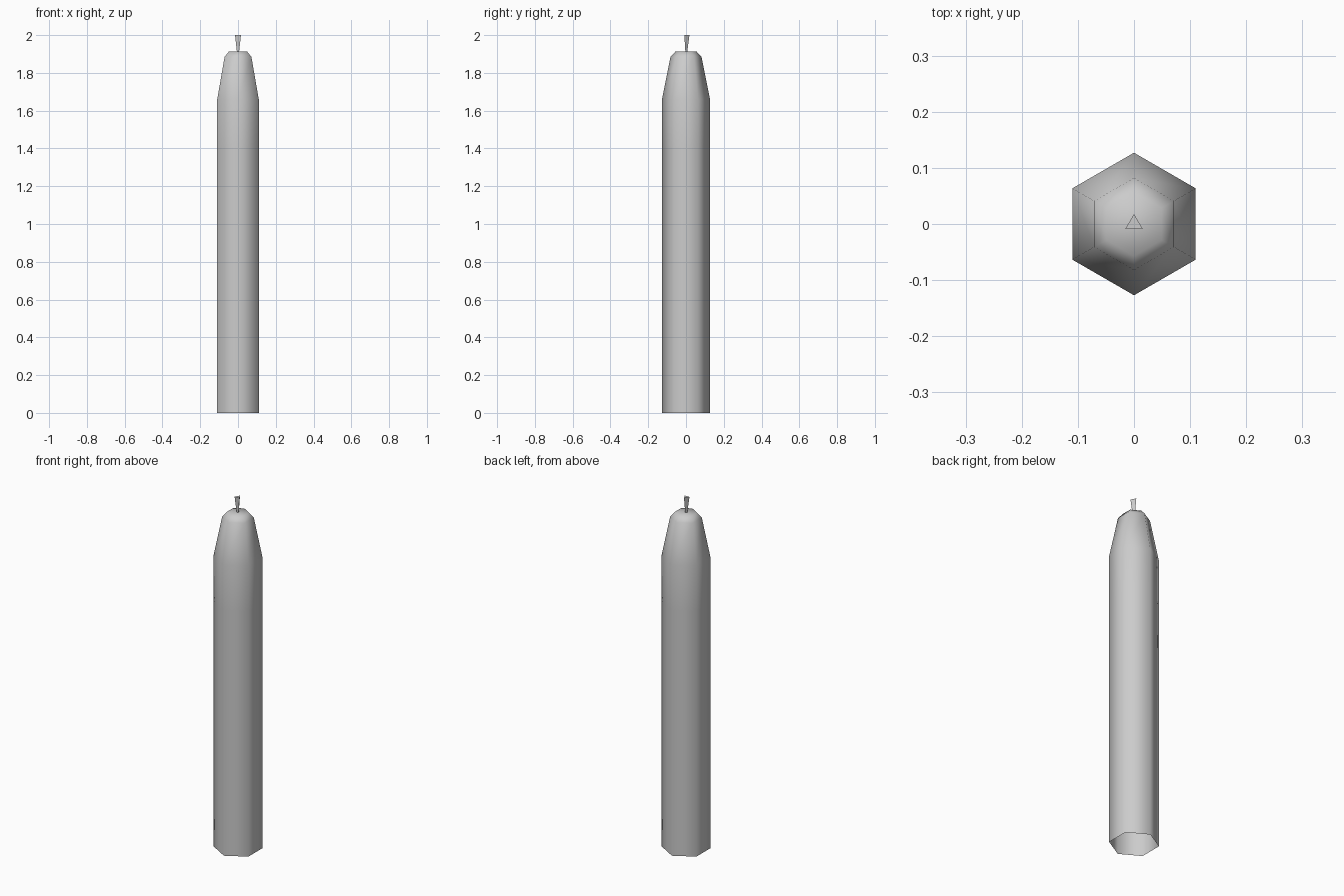
import bpy, bmesh
from math import pi, sin, cos

cube = bpy.data.objects.get("Cube")
if cube:
    bpy.data.objects.remove(cube, do_unlink=True)

grey = bpy.data.materials.new("pale grey")
grey.use_nodes = True
grey.diffuse_color = (0.6, 0.6, 0.6, 1)
grey.node_tree.nodes["Principled BSDF"].inputs["Base Color"].default_value = (0.6, 0.6, 0.6, 1)


def lathe(name, profile, sides, cap_top=True, cap_bottom=False, smooth=True):
    """Stack regular polygons, one corner towards +y, into a faceted solid."""
    bm = bmesh.new()
    rings = []
    for radius, z in profile:
        angles = [pi / 2 + 2 * pi * i / sides for i in range(sides)]
        rings.append([bm.verts.new((radius * cos(a), radius * sin(a), z)) for a in angles])
    for low, high in zip(rings, rings[1:]):
        for i in range(sides):
            j = (i + 1) % sides
            bm.faces.new((low[i], low[j], high[j], high[i]))
    if cap_top:
        bm.faces.new(rings[-1])
    if cap_bottom:
        bm.faces.new(rings[0][::-1])
    for face in bm.faces:
        face.smooth = smooth
    mesh = bpy.data.meshes.new(name)
    bm.to_mesh(mesh)
    bm.free()
    mesh.materials.append(grey)
    obj = bpy.data.objects.new(name, mesh)
    bpy.context.collection.objects.link(obj)
    return obj


# Six-sided wax body, open underneath, with a tapered shoulder
lathe("candle_body", [(0.127, 0), (0.127, 1.4), (0.127, 1.66), (0.082, 1.885), (0.057, 1.912)], 6)

# Three-sided wick that flares towards its tip
lathe("wick", [(0.006, 1.905), (0.018, 2.0)], 3, cap_bottom=True, smooth=False)
